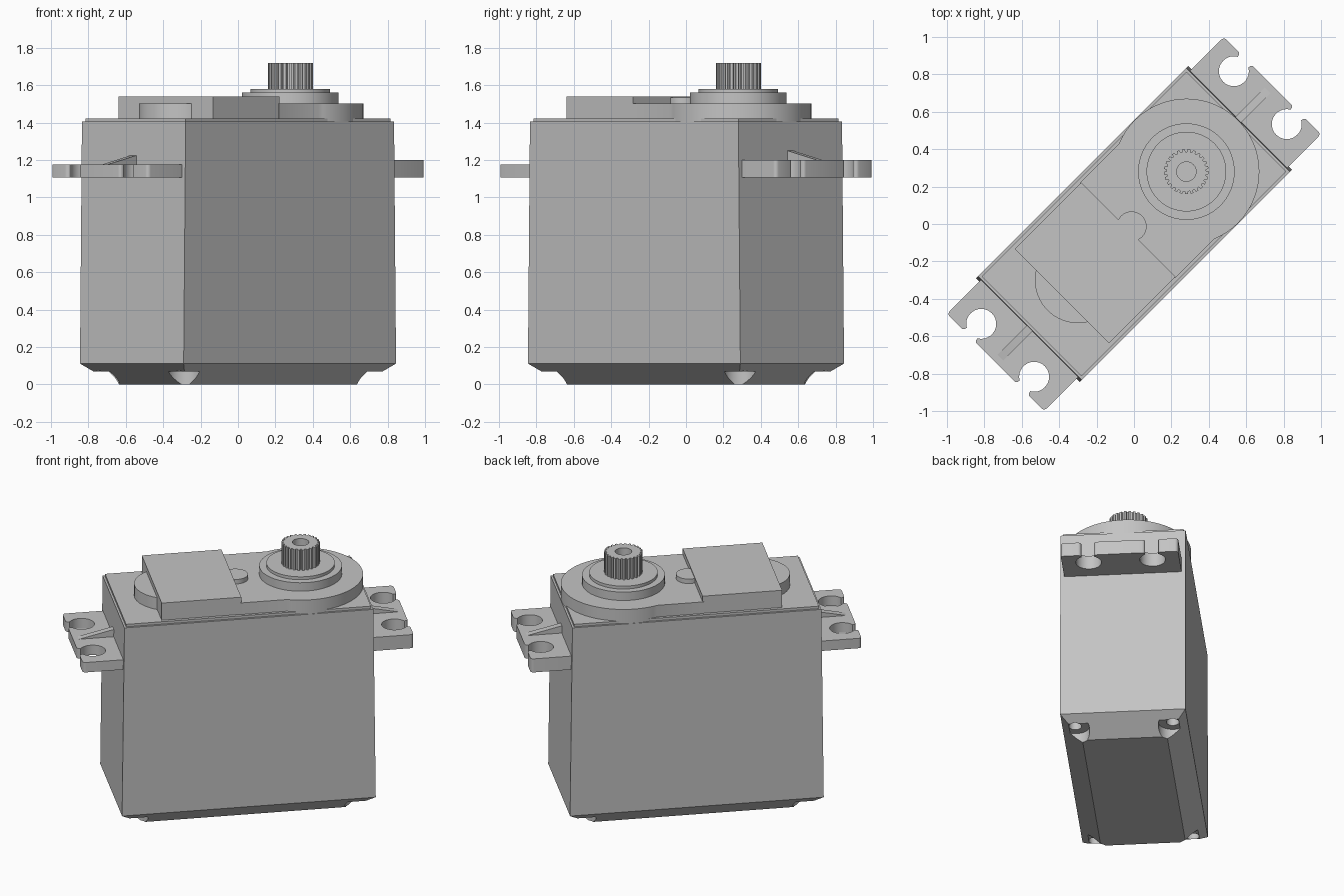
import bpy, bmesh
from math import sin, cos, pi, radians
from mathutils import Matrix

cube = bpy.data.objects.get("Cube")
if cube:
    bpy.data.objects.remove(cube, do_unlink=True)

grey = bpy.data.materials.new("housing grey")
grey.use_nodes = True
COLOUR = (0.55, 0.55, 0.55, 1)
grey.diffuse_color = COLOUR
grey.node_tree.nodes["Principled BSDF"].inputs["Base Color"].default_value = COLOUR

# Everything is laid out along x, then turned diagonally
TURN = Matrix.Rotation(radians(45), 4, "Z")


def loft(name, sections):
    """Solid through matching outlines: a list of (points, z)."""
    bm = bmesh.new()
    rings = [[bm.verts.new((x, y, z)) for x, y in pts] for pts, z in sections]
    n = len(rings[0])
    for low, high in zip(rings, rings[1:]):
        for i in range(n):
            j = (i + 1) % n
            bm.faces.new((low[i], low[j], high[j], high[i]))
    bm.faces.new(rings[0])
    bm.faces.new(rings[-1])
    bmesh.ops.recalc_face_normals(bm, faces=bm.faces)
    bm.transform(TURN)
    mesh = bpy.data.meshes.new(name)
    bm.to_mesh(mesh)
    bm.free()
    mesh.materials.append(grey)
    obj = bpy.data.objects.new(name, mesh)
    bpy.context.collection.objects.link(obj)
    return obj


def prism(name, pts, z0, z1):
    return loft(name, [(pts, z0), (pts, z1)])


def rect(a, b):
    return [(-a, -b), (a, -b), (a, b), (-a, b)]


def arc(cx, cy, r, start, end, steps):
    angles = [radians(start + (end - start) * i / steps) for i in range(steps + 1)]
    return [(cx + r * cos(t), cy + r * sin(t)) for t in angles]


def circle(cx, cy, r, n=64):
    return arc(cx, cy, r, 0, 360, n)[:-1]


def cut(obj, cutter):
    mod = obj.modifiers.new("cut", "BOOLEAN")
    mod.operation = "DIFFERENCE"
    mod.solver = "EXACT"
    mod.object = cutter
    activate(obj)
    bpy.ops.object.modifier_apply(modifier=mod.name)
    bpy.data.objects.remove(cutter, do_unlink=True)


def activate(obj):
    bpy.ops.object.select_all(action="DESELECT")
    obj.select_set(True)
    bpy.context.view_layer.objects.active = obj


parts = []

# Case with a sloped base and slightly tapered ends
case = loft("case", [(rect(0.66, 0.265), 0), (rect(0.803, 0.392), 0.112),
                     (rect(0.788, 0.392), 1.405)])
parts.append(case)

# Screw recesses in the four base corners
for sx in (-1, 1):
    for sy in (-1, 1):
        for r, top in ((0.09, 0.07), (0.04, 0.16)):
            cut(case, prism("cutter", circle(sx * 0.715, sy * 0.305, r, 32), -0.1, top))

# Top plate, lid and raised surfaces
parts.append(prism("top_plate", rect(0.775, 0.378), 1.39, 1.422))
deck = [(-0.05, 0.36), (-0.05, -0.36)] + arc(0.396, 0, 0.39, -112.6, 112.6, 56)
parts.append(prism("raised_deck", deck, 1.40, 1.502))
parts.append(prism("lid", [(x - 0.294, y) for x, y in rect(0.252, 0.357)], 1.40, 1.54))
parts.append(prism("round_step", circle(-0.424, 0, 0.23), 1.40, 1.503))
parts.append(prism("lid_knob", circle(-0.018, 0, 0.08, 40), 1.45, 1.533))

# Output bearing rings
parts.append(prism("bearing_ring", circle(0.396, 0, 0.258), 1.48, 1.56))
parts.append(prism("bearing_collar", circle(0.396, 0, 0.213), 1.55, 1.58))

# Splined output shaft with a screw hole
TEETH = 25
teeth = []
for i in range(TEETH):
    for offset, r in ((0, 0.106), (0.3, 0.106), (0.42, 0.12), (0.88, 0.12)):
        t = 2 * pi * (i + offset) / TEETH
        teeth.append((0.396 + r * cos(t), r * sin(t)))
shaft = prism("output_shaft", teeth, 1.57, 1.72)
cut(shaft, prism("cutter", circle(0.396, 0, 0.052, 40), 1.6, 1.8))
parts.append(shaft)

# Mounting flanges with open screw slots, and a sloped rib on each
half = [(0.78, 0.367)] + arc(1.027, 0.347, 0.02, 90, 0, 4)
half += arc(1.027, 0.26, 0.02, 0, -60, 3)
half += arc(0.955, 0.2, 0.08, 30, 330, 30)
half += arc(1.027, 0.14, 0.02, 60, 0, 3)
outline = half + [(x, -y) for x, y in reversed(half)]
for side, sx, top in (("left", 1, 1.2), ("right", -1, 1.175)):
    pts = [(sx * x, y) for x, y in outline]
    parts.append(prism(side + "_flange", pts, 1.107, top))
    foot = [(sx * x, y) for x, y in ((0.77, -0.022), (1.02, -0.022), (1.02, 0.022), (0.77, 0.022))]
    ridge = [(sx * 0.77 if i in (0, 3) else x, y) for i, (x, y) in enumerate(foot)]
    rib = loft(side + "_rib", [(foot, top - 0.002),
                               ([(x if i in (0, 3) else sx * 0.78, y)
                                 for i, (x, y) in enumerate(ridge)], top + 0.052)])
    parts.append(rib)

for obj in parts:
    activate(obj)
    bpy.ops.object.shade_smooth_by_angle(angle=radians(25))
